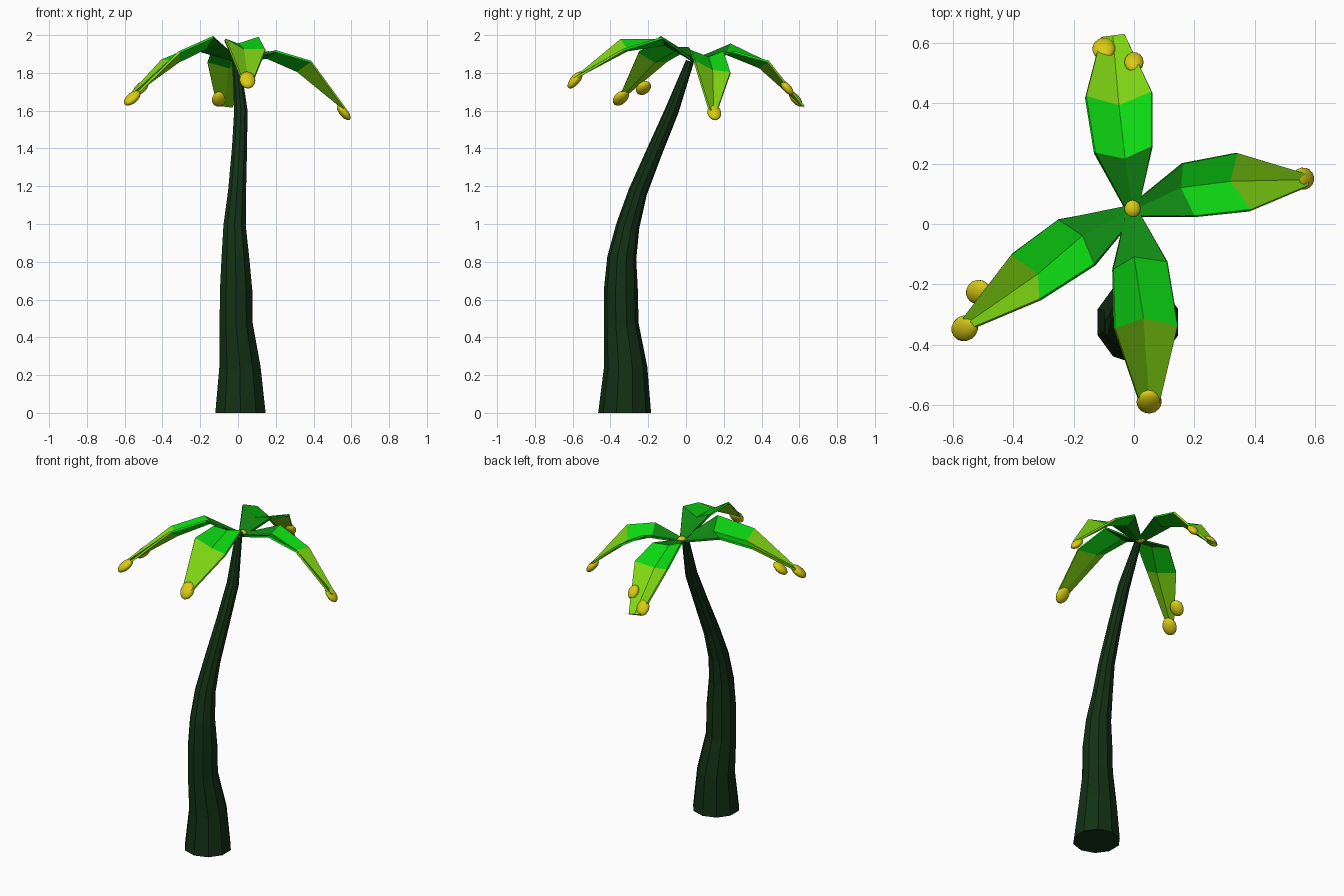
import bpy, bmesh, math
from mathutils import Vector, Matrix

cube = bpy.data.objects.get("Cube")
if cube:
    bpy.data.objects.remove(cube)


def make_material(name, red, green, blue):
    material = bpy.data.materials.new(name)
    material.use_nodes = True
    colour = (red, green, blue, 1)
    material.diffuse_color = colour
    material.node_tree.nodes["Principled BSDF"].inputs["Base Color"].default_value = colour
    return material


bark = make_material("bark dark green", .006, .03, .007)
deep_leaf = make_material("deep leaf green", .005, .25, .006)
bright_leaf = make_material("bright leaf green", .004, .72, .006)
lime_leaf = make_material("lime leaf green", .22, .68, .006)
fruit_yellow = make_material("fruit yellow", .70, .60, .007)


def make_object(name, bm, materials):
    bmesh.ops.recalc_face_normals(bm, faces=bm.faces)
    mesh = bpy.data.meshes.new(name)
    bm.to_mesh(mesh)
    bm.free()
    for material in materials:
        mesh.materials.append(material)
    obj = bpy.data.objects.new(name, mesh)
    bpy.context.collection.objects.link(obj)
    return obj


# Curved trunk: rings given as centre x, y, z and radius, tilted along the path
def build_trunk(path, sides=10):
    bm = bmesh.new()
    rings = []
    centres = [Vector(p[:3]) for p in path]
    for i, point in enumerate(path):
        before, after = centres[max(i - 1, 0)], centres[min(i + 1, len(path) - 1)]
        tangent = after - before if i else Vector((0, 0, 1))
        turn = Vector((0, 0, 1)).rotation_difference(tangent.normalized())
        ring = []
        for s in range(sides):
            angle = math.tau * (s + .5) / sides
            offset = Vector((math.cos(angle), math.sin(angle), 0)) * point[3]
            ring.append(bm.verts.new(centres[i] + turn @ offset))
        rings.append(ring)
    for lower, upper in zip(rings, rings[1:]):
        for s in range(sides):
            t = (s + 1) % sides
            bm.faces.new((lower[s], lower[t], upper[t], upper[s]))
    bm.faces.new(rings[0])
    bm.faces.new(rings[-1])
    return make_object("trunk", bm, [bark])


build_trunk([
    (.013, -.325, 0, .14), (.01, -.32, .24, .115), (-.01, -.343, .47, .092),
    (-.01, -.345, .65, .09), (-.014, -.34, .82, .077), (-.018, -.308, .99, .062),
    (-.005, -.255, 1.17, .05), (.008, -.16, 1.4, .042), (.015, -.075, 1.6, .037),
    (-.01, .02, 1.86, .022),
])


# Folded frond: rows of left edge, midrib and right edge, coloured by section
crown = Vector((-.005, .045, 1.865))


def build_frond(name, inner, outer, tip):
    left, right = Vector(tip[0]), Vector(tip[1])
    side = (left - right).normalized() * .02
    rows = [(crown + side, crown, crown - side), inner, outer,
            (left, (left + right) / 2, right)]
    bm = bmesh.new()
    grid = [[bm.verts.new(p) for p in row] for row in rows]
    for section, (near, far) in enumerate(zip(grid, grid[1:])):
        for k in range(2):
            face = bm.faces.new((near[k], far[k], far[k + 1], near[k + 1]))
            face.material_index = section
    frond = make_object(name, bm, [deep_leaf, bright_leaf, lime_leaf])
    thickness = frond.modifiers.new("thickness", "SOLIDIFY")
    thickness.thickness = .012
    thickness.offset = 0


build_frond("front_frond",
            ((.11, -.125, 1.985), (0, -.11, 1.95), (-.07, -.15, 1.975)),
            ((.145, -.335, 1.92), (.03, -.31, 1.92), (-.065, -.345, 1.975)),
            ((.085, -.59, 1.77), (.015, -.58, 1.78)))
build_frond("back_frond",
            ((-.13, .235, 1.95), (-.03, .215, 1.9), (.06, .255, 1.91)),
            ((-.16, .42, 1.86), (-.05, .39, 1.83), (.06, .435, 1.86)),
            ((-.11, .615, 1.63), (-.03, .625, 1.62)))
build_frond("left_frond",
            ((.16, .2, 1.91), (.155, .12, 1.88), (.2, .025, 1.915)),
            ((.34, .235, 1.8), (.315, .14, 1.81), (.385, .045, 1.86)),
            ((.57, .165, 1.6), (.575, .125, 1.6)))
build_frond("right_frond",
            ((-.13, -.135, 1.99), (-.17, -.04, 1.93), (-.25, .015, 1.93)),
            ((-.31, -.25, 1.91), (-.315, -.165, 1.86), (-.405, -.1, 1.865)),
            ((-.535, -.345, 1.69), (-.565, -.31, 1.69)))


# Flattened fruits lying along the droop of each frond
def build_fruit(name, centre, droop, size):
    centre = Vector(centre)
    outward = centre - crown
    heading = math.atan2(outward.y, outward.x)
    bm = bmesh.new()
    bmesh.ops.create_uvsphere(bm, u_segments=16, v_segments=10, radius=1)
    bm.transform(Matrix.Translation(centre)
                 @ Matrix.Rotation(heading, 4, "Z")
                 @ Matrix.Rotation(math.radians(droop), 4, "Y")
                 @ Matrix.Diagonal((*size, 1)))
    for face in bm.faces:
        face.smooth = True
    make_object(name, bm, [fruit_yellow])


hanging = (.055, .042, .025)
build_fruit("front_fruit", (.05, -.587, 1.762), 50, hanging)
build_fruit("left_fruit", (.56, .15, 1.59), 50, (.05, .037, .022))
build_fruit("right_fruit_outer", (-.56, -.345, 1.667), 40, hanging)
build_fruit("right_fruit_inner", (-.515, -.225, 1.72), 40, (.05, .04, .025))
build_fruit("back_fruit_outer", (-.1, .58, 1.662), 50, (.05, .038, .022))
build_fruit("back_fruit_inner", (0, .535, 1.72), 50, (.045, .032, .022))
build_fruit("crown_fruit", crown + Vector((0, .005, .008)), 0, (.03, .027, .02))
